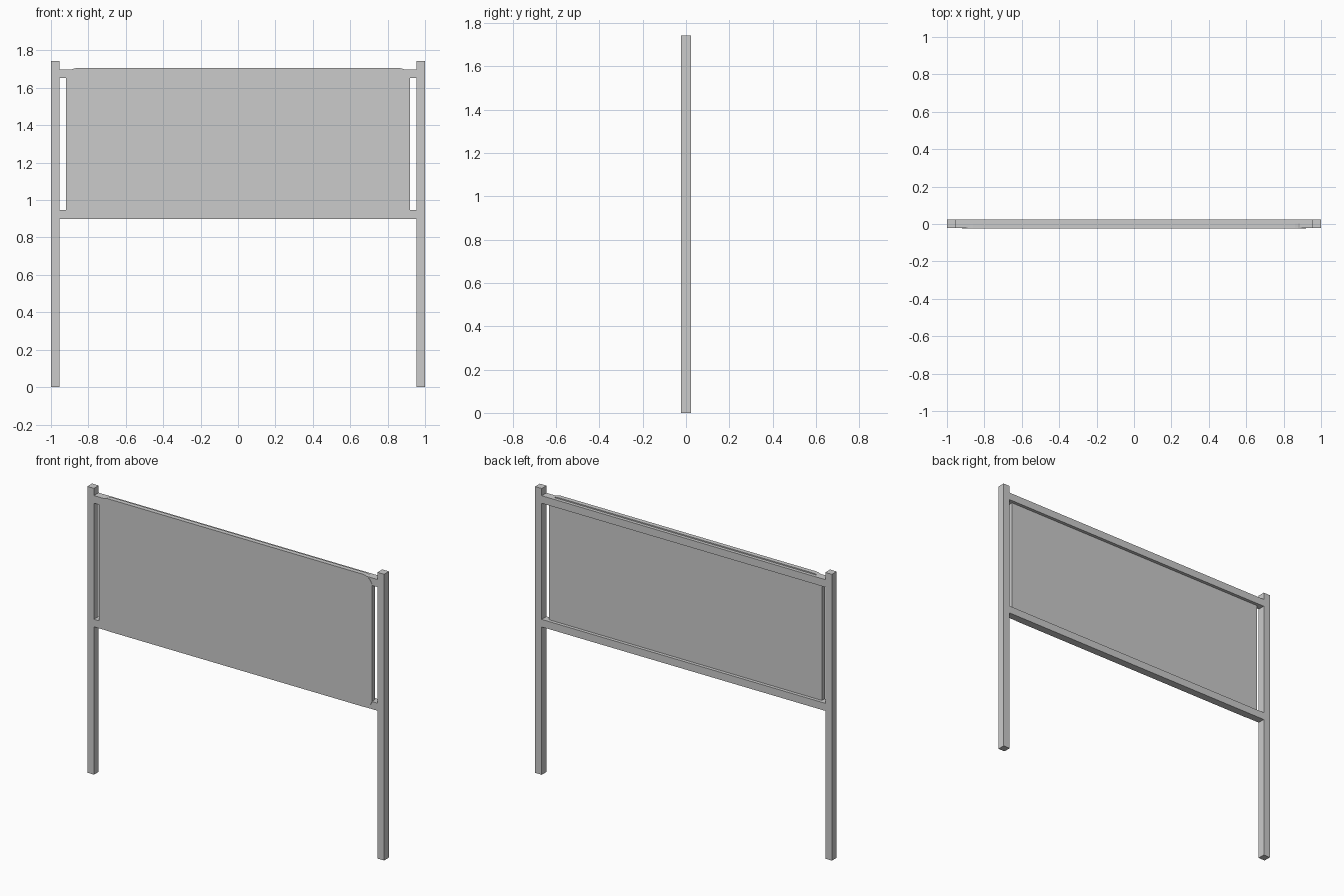
import bpy, bmesh
from math import cos, sin, pi

if "Cube" in bpy.data.objects:
    bpy.data.objects.remove(bpy.data.objects["Cube"])


def box(name, x0, x1, y0, y1, z0, z1):
    bm = bmesh.new()
    bmesh.ops.create_cube(bm, size=1)
    for v in bm.verts:
        v.co.x = x1 if v.co.x > 0 else x0
        v.co.y = y1 if v.co.y > 0 else y0
        v.co.z = z1 if v.co.z > 0 else z0
    return finish(name, bm)


def finish(name, bm):
    bmesh.ops.recalc_face_normals(bm, faces=bm.faces)
    me = bpy.data.meshes.new(name)
    bm.to_mesh(me)
    bm.free()
    ob = bpy.data.objects.new(name, me)
    bpy.context.collection.objects.link(ob)
    return ob


def rounded_slab(name, half_w, z0, z1, y0, y1, r, steps=6):
    bm = bmesh.new()
    corners = [(half_w - r, z1 - r), (r - half_w, z1 - r),
               (r - half_w, z0 + r), (half_w - r, z0 + r)]
    verts = []
    for i, (cx, cz) in enumerate(corners):
        for k in range(steps + 1):
            a = (i + k / steps) * pi / 2
            verts.append(bm.verts.new((cx + r * cos(a), y0, cz + r * sin(a))))
    face = bm.faces.new(verts)
    ext = bmesh.ops.extrude_face_region(bm, geom=[face], use_keep_orig=True)
    for g in ext["geom"]:
        if isinstance(g, bmesh.types.BMVert):
            g.co.y = y1
    return finish(name, bm)


FRONT, BACK = -0.022, 0.024

# upright posts
box("left_post", -1.0, -0.955, FRONT, BACK, 0, 1.743)
box("right_post", 0.955, 1.0, FRONT, BACK, 0, 1.743)

# horizontal rails between the posts
box("lower_rail", -0.955, 0.955, FRONT, BACK, 0.90, 0.946)
box("upper_rail", -0.955, 0.955, FRONT, BACK, 1.653, 1.699)

# round-cornered board set into the front of the rails
rounded_slab("board", 0.92, 0.90, 1.706, -0.024, 0.004, 0.06)
